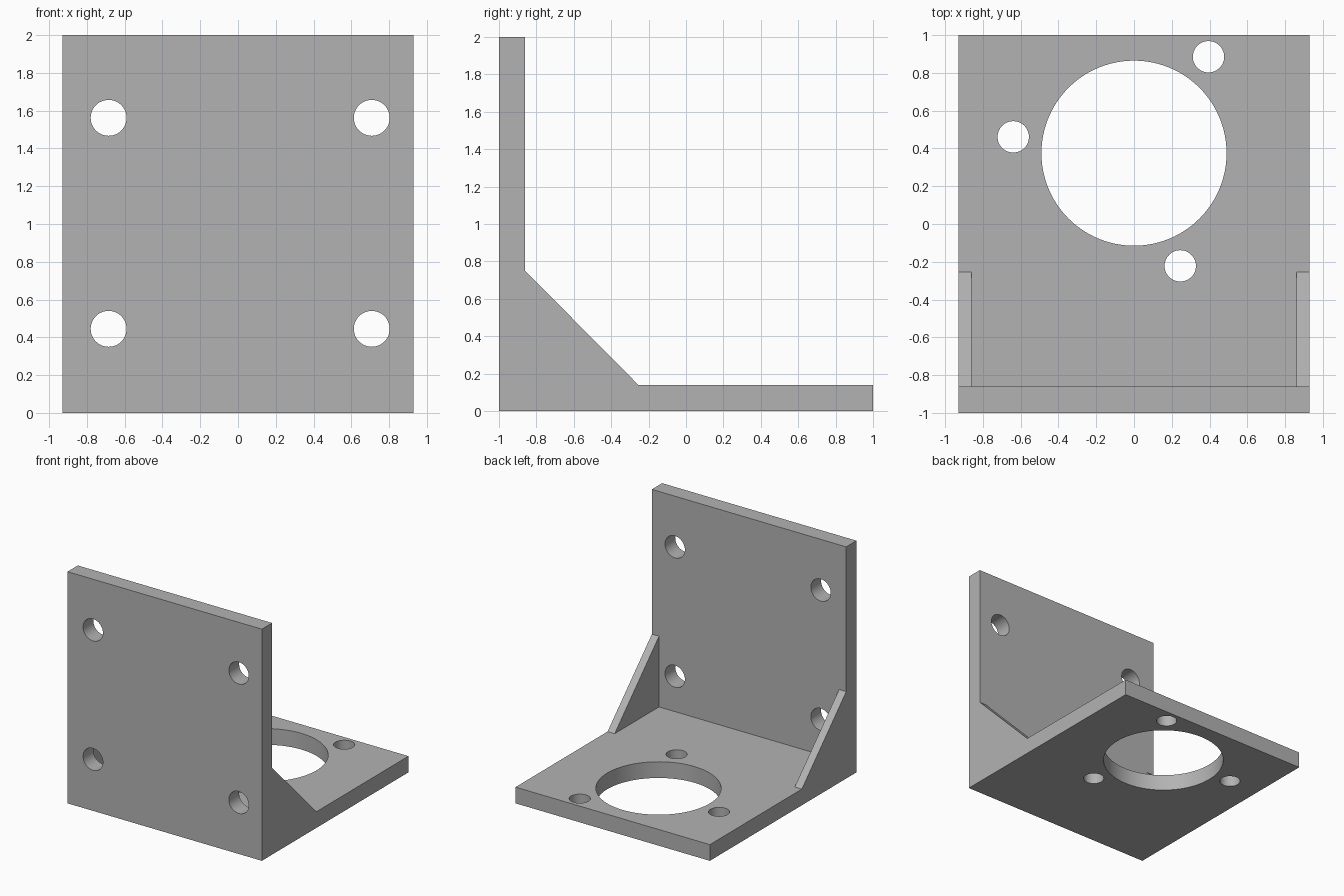
import bpy
import bmesh
import math
from mathutils import Matrix, Vector

old = bpy.data.objects.get("Cube")
if old:
    bpy.data.objects.remove(old, do_unlink=True)

HALF_W, THICK, RIB = 0.928, 0.14, 0.068

grey = bpy.data.materials.new("plain grey")
grey.use_nodes = True
grey.diffuse_color = (0.45, 0.45, 0.45, 1)
grey.node_tree.nodes["Principled BSDF"].inputs["Base Color"].default_value = grey.diffuse_color


def make_object(name, bm):
    bmesh.ops.recalc_face_normals(bm, faces=bm.faces)
    mesh = bpy.data.meshes.new(name)
    bm.to_mesh(mesh)
    bm.free()
    mesh.materials.append(grey)
    obj = bpy.data.objects.new(name, mesh)
    bpy.context.collection.objects.link(obj)
    return obj


def extrude_profile(name, points, half_width):
    """Extrude a (y, z) outline symmetrically along x."""
    bm = bmesh.new()
    face = bm.faces.new([bm.verts.new((-half_width, y, z)) for y, z in points])
    side = bmesh.ops.extrude_face_region(bm, geom=[face])
    verts = [v for v in side["geom"] if isinstance(v, bmesh.types.BMVert)]
    bmesh.ops.translate(bm, verts=verts, vec=(2 * half_width, 0, 0))
    return make_object(name, bm)


def cut(target, cutter):
    mod = target.modifiers.new("cut", "BOOLEAN")
    mod.operation, mod.solver, mod.object = "DIFFERENCE", "EXACT", cutter
    bpy.context.view_layer.objects.active = target
    bpy.ops.object.modifier_apply(modifier=mod.name)
    bpy.data.objects.remove(cutter, do_unlink=True)


def drill(target, centre, radius, axis, sides):
    bm = bmesh.new()
    turn = Vector((0, 0, 1)).rotation_difference(Vector(axis)).to_matrix().to_4x4()
    bmesh.ops.create_cone(bm, cap_ends=True, segments=sides, radius1=radius,
                          radius2=radius, depth=0.4,
                          matrix=Matrix.Translation(centre) @ turn)
    cut(target, make_object("drill", bm))


# Side outline: wall, sloping rib and base
inner = -1 + THICK
bracket = extrude_profile("angle_bracket", [
    (-1, 0), (1, 0), (1, THICK), (-0.255, THICK),
    (inner, 0.75), (inner, 2), (-1, 2)], HALF_W)

# Hollow between the two side ribs
cut(bracket, extrude_profile("hollow", [
    (inner, THICK), (0.2, THICK), (0.2, 1), (inner, 1)], HALF_W - RIB))

# Four bolt holes through the wall
for x in (-0.685, 0.708):
    for z in (0.445, 1.562):
        drill(bracket, (x, -0.93, z), 0.095, (0, 1, 0), 48)

# Large bore with three screw holes around it
bore = Vector((0, 0.375, 0.07))
drill(bracket, bore, 0.49, (0, 0, 1), 96)
for step in range(3):
    a = math.radians(52.3 + 120 * step)
    drill(bracket, bore + 0.645 * Vector((math.cos(a), math.sin(a), 0)),
          0.083, (0, 0, 1), 48)

# Round hole walls, crisp edges
bpy.ops.object.select_all(action="DESELECT")
bracket.select_set(True)
bpy.context.view_layer.objects.active = bracket
bpy.ops.object.shade_smooth_by_angle(angle=math.radians(30))
